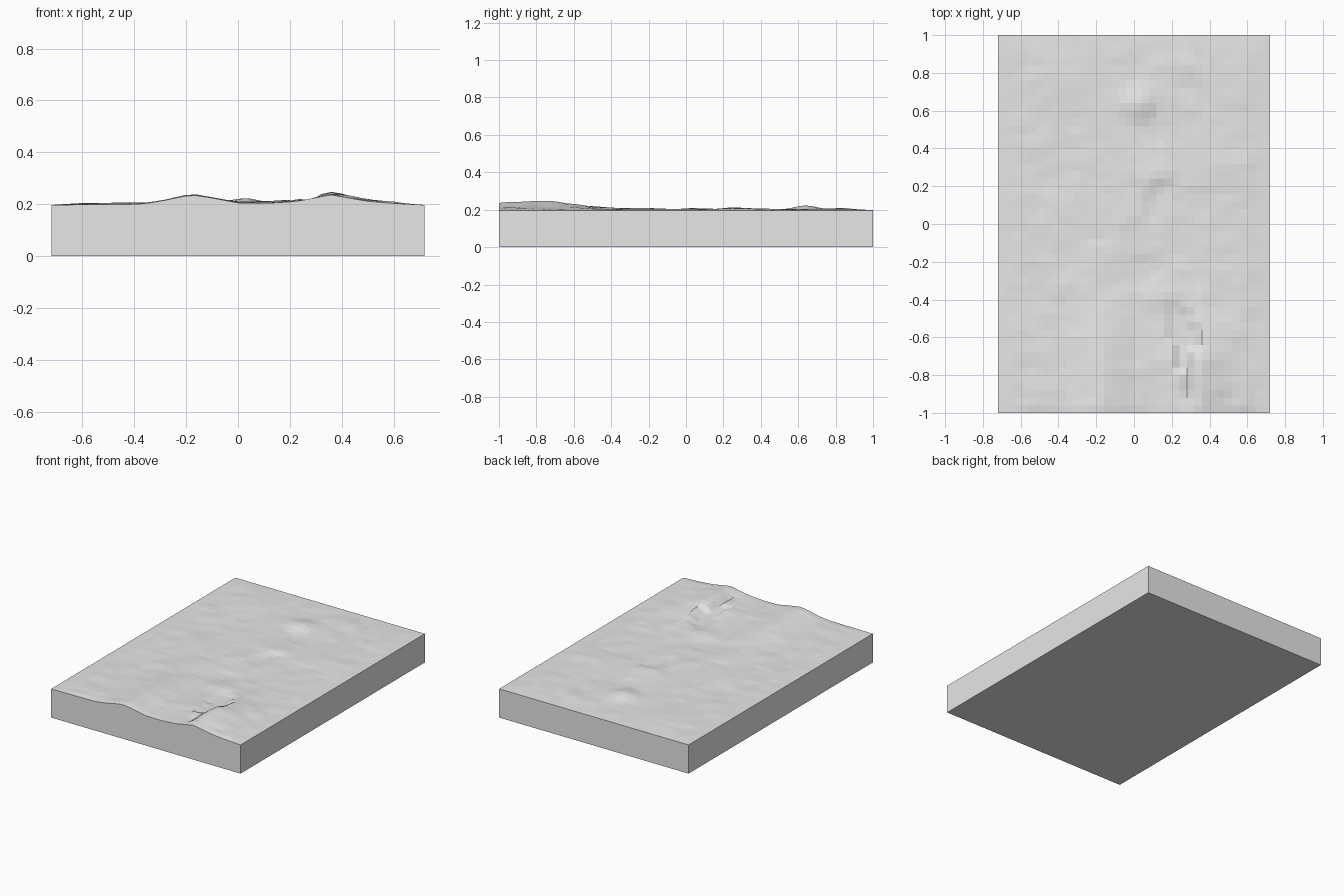
import bpy
import bmesh
import math
from mathutils import Vector, noise

cube = bpy.data.objects.get("Cube")
if cube:
    bpy.data.objects.remove(cube, do_unlink=True)

WIDTH, LENGTH, BASE = 1.44, 2.0, 0.197
COLUMNS, ROWS = 36, 50

stone = bpy.data.materials.new("stone_grey")
stone.use_nodes = True
grey = (0.8, 0.8, 0.8, 1)
stone.diffuse_color = grey
stone.node_tree.nodes["Principled BSDF"].inputs["Base Color"].default_value = grey


def interpolate(points, t):
    """Piecewise linear profile through (position, value) pairs."""
    if t <= points[0][0]:
        return points[0][1]
    for (a, u), (b, v) in zip(points, points[1:]):
        if t <= b:
            return u + (v - u) * (t - a) / (b - a)
    return points[-1][1]


# Relief of the front edge across x, and how it fades along y
front_relief = [(-0.72, 0), (-0.38, 0.003), (-0.3, 0.014), (-0.25, 0.025), (-0.18, 0.039),
                (-0.1, 0.027), (0, 0.008), (0.1, 0.006), (0.22, 0.013), (0.36, 0.039),
                (0.5, 0.014), (0.6, 0.006), (0.72, 0)]
ridge_fade = [(-1, 1), (-0.8, 0.95), (-0.6, 0.72), (-0.42, 0.22), (-0.2, 0.1), (0.1, 0)]

# Hills: x, y, radius x, radius y, height
hills = [(0.38, -0.77, 0.10, 0.13, 0.010), (0.02, 0.64, 0.09, 0.07, 0.021),
         (0.10, 0.27, 0.10, 0.08, 0.010), (0.12, -0.40, 0.12, 0.08, 0.008),
         (-0.03, 0.05, 0.07, 0.12, 0.006), (0.30, 0.85, 0.08, 0.06, 0.008),
         (0.45, 0.30, 0.15, 0.12, 0.005), (-0.45, 0.70, 0.14, 0.10, 0.004)]

# Small steep hollows: x, y, half width, half length, depth
hollows = [(0.12, 0.52, 0.03, 0.08, 0.014), (0.04, -0.24, 0.04, 0.05, 0.014),
           (0.10, 0.06, 0.04, 0.05, 0.010), (0.14, 0.19, 0.04, 0.04, 0.008),
           (0.35, 0.88, 0.03, 0.05, 0.009), (0.66, 0.82, 0.02, 0.05, 0.004)]

# Gully between the ridges: centre and half width along y
gully_centre = [(-1, 0.29), (-0.8, 0.28), (-0.6, 0.26), (-0.45, 0.23)]
gully_width = [(-0.98, 0.02), (-0.8, 0.035), (-0.55, 0.07), (-0.45, 0.05)]
gully_depth = [(-1, 0), (-0.9, 0.016), (-0.6, 0.02), (-0.48, 0.012), (-0.4, 0)]


def bell(x, y, cx, cy, rx, ry):
    return math.exp(-((x - cx) / rx) ** 2 - ((y - cy) / ry) ** 2)


def height(x, y):
    z = interpolate(front_relief, x) * interpolate(ridge_fade, y)
    z += sum(h * bell(x, y, cx, cy, rx, ry) for cx, cy, rx, ry, h in hills)
    z -= sum(d * bell(x, y, cx, cy, rx, ry) for cx, cy, rx, ry, d in hollows)
    if abs(x - interpolate(gully_centre, y)) < interpolate(gully_width, y):
        z -= interpolate(gully_depth, y)
    # Gentle broad undulation with small terrace steps
    z += 0.004 + 0.004 * noise.noise(Vector((x * 4, y * 4, 0.3)))
    rough = noise.noise(Vector((x * 9, y * 11, 2.7)))
    z += 0.0012 * round(rough * 4)
    # The outer rim settles to an even level
    rim = min(WIDTH / 2 - abs(x), 1 - y)
    z *= min(1, max(0, rim / 0.12))
    if y < -0.99:
        z = interpolate(front_relief, x)
    return BASE + max(z, 0)


# Terrain surface
bm = bmesh.new()
bmesh.ops.create_grid(bm, x_segments=COLUMNS, y_segments=ROWS, size=1)
for v in bm.verts:
    v.co.x *= WIDTH / 2
    v.co.y *= LENGTH / 2
    v.co.z = height(v.co.x, v.co.y)

# Side walls and underside
rim_edges = [e for e in bm.edges if e.is_boundary]
skirt = bmesh.ops.extrude_edge_only(bm, edges=rim_edges)["geom"]
for v in skirt:
    if isinstance(v, bmesh.types.BMVert):
        v.co.z = 0
bmesh.ops.contextual_create(bm, geom=[e for e in skirt if isinstance(e, bmesh.types.BMEdge)
                                      and e.is_boundary])
bmesh.ops.recalc_face_normals(bm, faces=bm.faces[:])

mesh = bpy.data.meshes.new("terrain_slab")
bm.to_mesh(mesh)
bm.free()
mesh.materials.append(stone)
slab = bpy.data.objects.new("terrain_slab", mesh)
bpy.context.collection.objects.link(slab)
